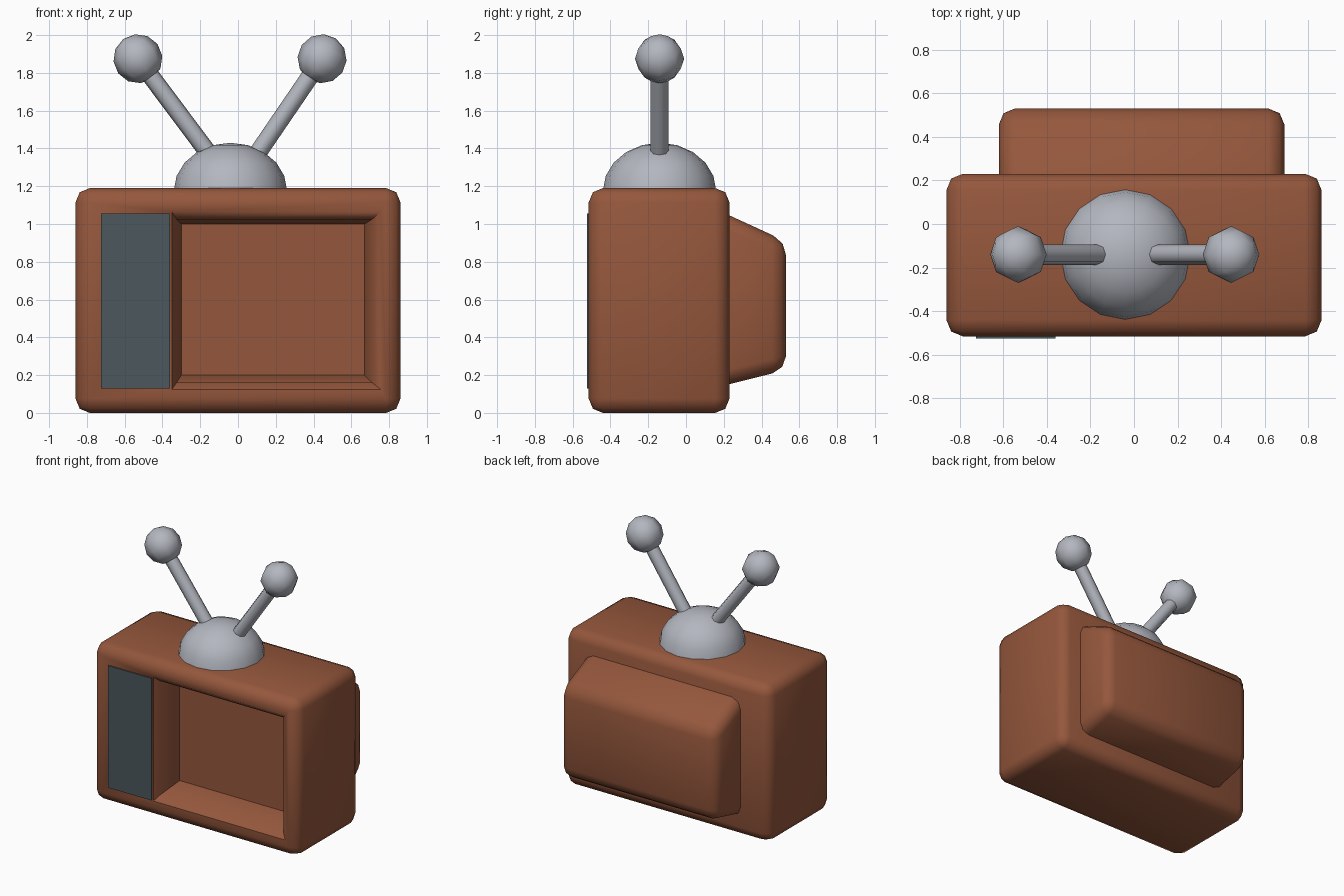
import bpy, bmesh, math
from mathutils import Vector

if "Cube" in bpy.data.objects:
    bpy.data.objects.remove(bpy.data.objects["Cube"])


def material(name, col):
    m = bpy.data.materials.new(name)
    m.diffuse_color = (*col, 1)
    m.use_nodes = True
    m.node_tree.nodes["Principled BSDF"].inputs["Base Color"].default_value = m.diffuse_color
    return m


BROWN = material("brown_casing", (0.30, 0.095, 0.045))
GREY = material("light_grey_metal", (0.45, 0.47, 0.52))
SLATE = material("dark_slate", (0.072, 0.095, 0.108))


def finish(bm, name, mat, angle=50):
    bmesh.ops.recalc_face_normals(bm, faces=bm.faces[:])
    me = bpy.data.meshes.new(name)
    bm.to_mesh(me)
    bm.free()
    ob = bpy.data.objects.new(name, me)
    bpy.context.collection.objects.link(ob)
    me.materials.append(mat)
    smooth(ob, angle)
    return ob


def smooth(ob, angle):
    bpy.ops.object.select_all(action='DESELECT')
    ob.select_set(True)
    bpy.context.view_layer.objects.active = ob
    bpy.ops.object.shade_smooth_by_angle(angle=math.radians(angle))


def loft(sections, bevel=0.0):
    """Box through rectangles (y, x0, x1, z0, z1), optionally rounded."""
    bm = bmesh.new()
    rings = [[bm.verts.new(p) for p in ((x0, y, z0), (x1, y, z0), (x1, y, z1), (x0, y, z1))]
             for y, x0, x1, z0, z1 in sections]
    for a, b in zip(rings, rings[1:]):
        for i in range(4):
            j = (i + 1) % 4
            bm.faces.new((a[i], a[j], b[j], b[i]))
    bm.faces.new(rings[0])
    bm.faces.new(rings[-1])
    bmesh.ops.recalc_face_normals(bm, faces=bm.faces[:])
    if bevel:
        bmesh.ops.bevel(bm, geom=bm.edges[:], offset=bevel, segments=2,
                        profile=0.5, affect='EDGES', clamp_overlap=True)
    return bm


# Casing with a flared screen recess
body = finish(loft([(-0.515, -0.86, 0.86, 0, 1.19), (0.23, -0.86, 0.86, 0, 1.19)], 0.075),
              "casing", BROWN)
cutter = finish(loft([(-0.60, -0.35, 0.755, 0.125, 1.065), (-0.515, -0.35, 0.755, 0.125, 1.065),
                      (-0.47, -0.325, 0.71, 0.16, 1.025), (-0.27, -0.30, 0.67, 0.20, 1.0)]),
                "recess_cutter", BROWN)
cutter.hide_render = True
mod = body.modifiers.new("recess", 'BOOLEAN')
mod.operation = 'DIFFERENCE'
mod.solver = 'EXACT'
mod.object = cutter
bpy.context.view_layer.objects.active = body
bpy.ops.object.modifier_apply(modifier=mod.name)
bpy.data.objects.remove(cutter)
smooth(body, 50)

# Tapered tube housing on the back
finish(loft([(0.10, -0.62, 0.69, 0.12, 1.105), (0.53, -0.62, 0.69, 0.227, 0.908)], 0.075),
       "rear_housing", BROWN)

# Control panel beside the screen
finish(loft([(-0.524, -0.725, -0.36, 0.13, 1.055), (-0.5145, -0.725, -0.36, 0.13, 1.055)]),
       "control_panel", SLATE)

# Antenna dome, lower half removed
bm = bmesh.new()
bmesh.ops.create_uvsphere(bm, u_segments=16, v_segments=10, radius=0.3)
bmesh.ops.delete(bm, geom=[v for v in bm.verts if v.co.z < -0.01], context='VERTS')
bmesh.ops.holes_fill(bm, edges=[e for e in bm.edges if e.is_boundary], sides=0)
bmesh.ops.scale(bm, vec=(1, 1, 0.85), verts=bm.verts[:])
bmesh.ops.translate(bm, vec=(-0.04, -0.14, 1.175), verts=bm.verts[:])
finish(bm, "antenna_dome", GREY)

# Two antennas: rod and ball tip
for side, x0, x1 in (("left", -0.13, -0.53), ("right", 0.08, 0.445)):
    a, b = Vector((x0, -0.14, 1.34)), Vector((x1, -0.14, 1.875))
    d = b - a
    rot = d.to_track_quat('Z', 'Y').to_matrix()
    bm = bmesh.new()
    bmesh.ops.create_cone(bm, cap_ends=True, segments=8, radius1=0.047, radius2=0.047, depth=d.length)
    bmesh.ops.rotate(bm, matrix=rot, verts=bm.verts[:])
    bmesh.ops.translate(bm, vec=(a + b) / 2, verts=bm.verts[:])
    finish(bm, side + "_antenna_rod", GREY)
    bm = bmesh.new()
    bmesh.ops.create_uvsphere(bm, u_segments=8, v_segments=6, radius=0.13)
    bmesh.ops.rotate(bm, matrix=rot, verts=bm.verts[:])
    bmesh.ops.translate(bm, vec=b, verts=bm.verts[:])
    finish(bm, side + "_antenna_tip", GREY, 60)
